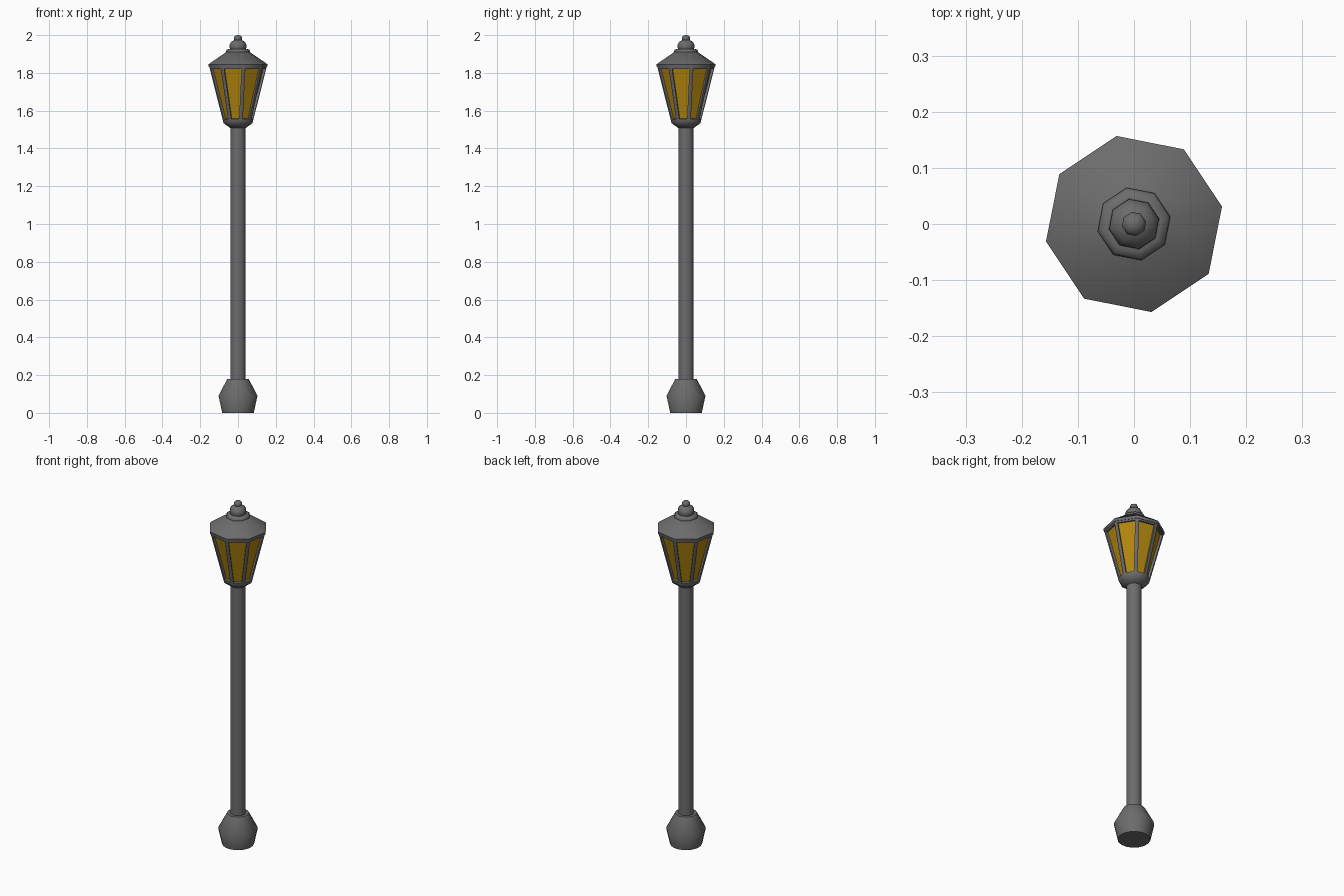
import bpy, bmesh, math

if "Cube" in bpy.data.objects:
    bpy.data.objects.remove(bpy.data.objects["Cube"])

OFFSET = math.radians(11.25)


def material(name, rgb):
    m = bpy.data.materials.new(name)
    m.diffuse_color = (*rgb, 1)
    m.use_nodes = True
    m.node_tree.nodes["Principled BSDF"].inputs["Base Color"].default_value = m.diffuse_color
    return m


IRON = material("grey_iron", (0.15, 0.15, 0.15))
GLASS = material("amber_glass", (0.45, 0.24, 0.004))


def lathe(name, profile, sides, angle=46, panel_row=None):
    """Rings from (radius, z) pairs; panel_row gets inset, recessed glass."""
    bm = bmesh.new()
    rings = [[bm.verts.new((r * math.cos(OFFSET + k * math.tau / sides),
                            r * math.sin(OFFSET + k * math.tau / sides), z))
              for k in range(sides)] for r, z in profile]
    panels = []
    for i in range(len(rings) - 1):
        a, b = rings[i], rings[i + 1]
        for k in range(sides):
            n = (k + 1) % sides
            f = bm.faces.new((a[k], a[n], b[n], b[k]))
            if i == panel_row:
                panels.append(f)
    bm.faces.new(rings[0][::-1])
    bm.faces.new(rings[-1])
    bm.normal_update()
    if panels:
        # frame bars, then a step inwards to the glass
        bmesh.ops.inset_individual(bm, faces=panels, thickness=0.011,
                                   use_even_offset=True)
        bmesh.ops.inset_individual(bm, faces=panels, thickness=0.0005,
                                   depth=-0.013, use_even_offset=True)
        for f in panels:
            f.material_index = 1
    me = bpy.data.meshes.new(name)
    bm.to_mesh(me)
    bm.free()
    me.materials.append(IRON)
    me.materials.append(GLASS)
    ob = bpy.data.objects.new(name, me)
    bpy.context.collection.objects.link(ob)
    bpy.ops.object.select_all(action='DESELECT')
    ob.select_set(True)
    bpy.context.view_layer.objects.active = ob
    bpy.ops.object.shade_smooth_by_angle(angle=math.radians(angle))
    return ob


# Foot and pole
lathe("base", [(0.085, 0), (0.105, 0.09), (0.058, 0.18)], 16)
lathe("pole", [(0.04, 0.17), (0.04, 1.52)], 16)

# Lantern body: flared collar, then glazed panels
lathe("lantern", [(0.042, 1.508), (0.078, 1.534), (0.081, 1.545), (0.155, 1.832)],
      8, panel_row=2)

# Roof with thin rim
lathe("roof", [(0.157, 1.83), (0.16, 1.845), (0.064, 1.91)], 8)

# Stepped finial
lathe("roof_collar", [(0.064, 1.905), (0.066, 1.914), (0.062, 1.922), (0.05, 1.927)], 8)
lathe("finial", [(0.04, 1.92), (0.046, 1.935), (0.045, 1.95), (0.036, 1.965),
                 (0.024, 1.972), (0.018, 1.976)], 8)

# Ball on top
lathe("finial_ball", [(0.017, 1.968), (0.022, 1.978), (0.022, 1.986),
                      (0.017, 1.995), (0.007, 2.0)], 8)
